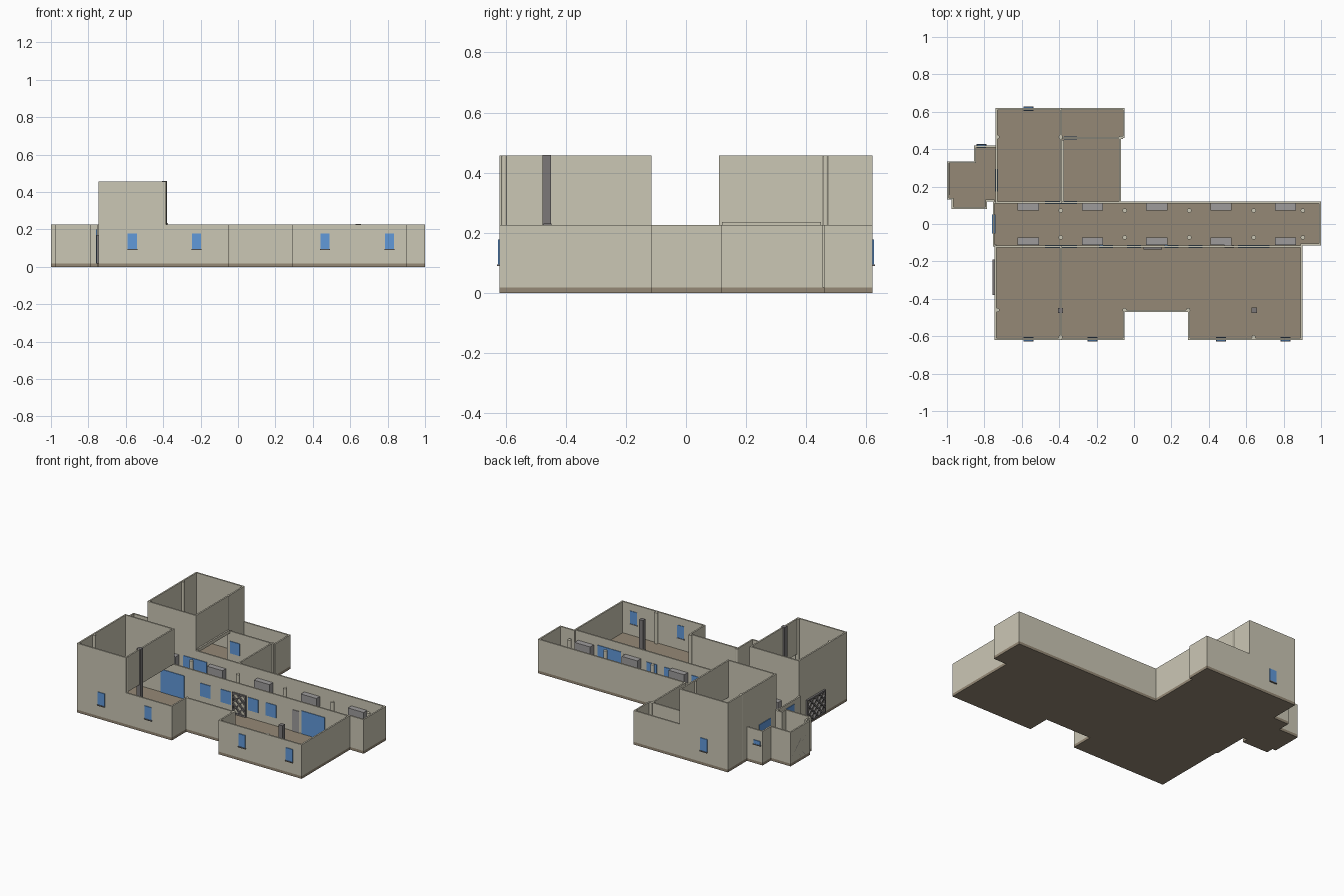
import bpy, bmesh, math
from mathutils import Vector, Matrix

if "Cube" in bpy.data.objects:
    bpy.data.objects.remove(bpy.data.objects["Cube"])


def material(name, rgb):
    m = bpy.data.materials.new(name)
    m.diffuse_color = (*rgb, 1)
    m.use_nodes = True
    m.node_tree.nodes["Principled BSDF"].inputs["Base Color"].default_value = m.diffuse_color
    return m


WALL = material("plaster", (0.60, 0.57, 0.46))
FLOOR = material("floor", (0.30, 0.25, 0.18))
BLUE = material("blue_glass", (0.12, 0.32, 0.70))
GREY = material("grey", (0.34, 0.33, 0.33))
DARK = material("dark_grey", (0.20, 0.19, 0.19))
LOW, HIGH, BASE, T = 0.225, 0.457, 0.018, 0.01


def finish(name, bm, mat):
    bmesh.ops.recalc_face_normals(bm, faces=bm.faces)
    me = bpy.data.meshes.new(name)
    bm.to_mesh(me)
    bm.free()
    ob = bpy.data.objects.new(name, me)
    bpy.context.collection.objects.link(ob)
    me.materials.append(mat)
    return ob


def box(name, lo, hi, mat):
    bm = bmesh.new()
    lo, hi = Vector(lo), Vector(hi)
    size = hi - lo
    bmesh.ops.create_cube(bm, size=1, matrix=Matrix.Translation((lo + hi) / 2) @ Matrix.Diagonal((*size, 1)))
    return finish(name, bm, mat)


def cylinder(name, x, y, r, z0, z1, mat):
    bm = bmesh.new()
    bmesh.ops.create_cone(bm, cap_ends=True, segments=16, radius1=r, radius2=r, depth=z1 - z0,
                          matrix=Matrix.Translation((x, y, (z0 + z1) / 2)))
    ob = finish(name, bm, mat)
    for p in ob.data.polygons:
        p.use_smooth = abs(p.normal.z) < 0.5


def slab(name, pts, z0, z1, mat):
    bm = bmesh.new()
    f = bm.faces.new([bm.verts.new((x, y, z0)) for x, y in pts])
    r = bmesh.ops.extrude_face_region(bm, geom=[f])
    bmesh.ops.translate(bm, vec=(0, 0, z1 - z0), verts=[v for v in r["geom"] if isinstance(v, bmesh.types.BMVert)])
    finish(name, bm, mat)


def wall_ring(name, pts, z0, z1):
    """Wall of thickness T that follows a right-angled outline on its inside."""
    n = len(pts)
    P = [Vector(p) for p in pts]
    normal = []
    for i in range(n):
        d = (P[(i + 1) % n] - P[i]).normalized()
        normal.append(Vector((-d.y, d.x)))
    Q = [P[i] + (normal[i - 1] + normal[i]) * T for i in range(n)]
    bm = bmesh.new()
    rings = [[bm.verts.new((p.x, p.y, z)) for p in loop] for loop, z in ((P, z0), (P, z1), (Q, z1), (Q, z0))]
    for i in range(n):
        j = (i + 1) % n
        for k in range(4):
            a, b = rings[k], rings[(k + 1) % 4]
            bm.faces.new((a[i], a[j], b[j], b[i]))
    finish(name, bm, WALL)


def panel(name, axis, at, c, w, z0, z1, mat, depth=0.018):
    """Upright panel; axis is the direction its face points along."""
    h = depth / 2
    if axis == "y":
        return box(name, (c - w / 2, at - h, z0), (c + w / 2, at + h, z1), mat)
    return box(name, (at - h, c - w / 2, z0), (at + h, c + w / 2, z1), mat)


def gate(name, axis, at, c, w, z0, z1):
    """Framed lattice of crossing diagonal bars."""
    bm = bmesh.new()
    h, b = z1 - z0, 0.008

    def bar(u, v, length, ang):
        m = Matrix.Translation((u, 0, v)) @ Matrix.Rotation(-ang, 4, "Y") @ Matrix.Diagonal((length, 0.014, b, 1))
        bmesh.ops.create_cube(bm, size=1, matrix=m)

    for s in (-1, 1):
        bar(0, s * (h - b) / 2, w, 0)
        bar(s * (w - b) / 2, 0, h, math.pi / 2)
        for k in range(-2, 3):
            # clip each 45 degree bar to the frame
            off = k * 0.05
            lo, hi = max(-w / 2, off - h / 2), min(w / 2, off + h / 2)
            if hi - lo > 0.02:
                u = (lo + hi) / 2
                bar(u * s, u - off, (hi - lo) * math.sqrt(2) - b, s * math.pi / 4)
    spot = Matrix.Translation((c, at, (z0 + z1) / 2))
    if axis == "x":
        spot = Matrix.Translation((at, c, (z0 + z1) / 2)) @ Matrix.Rotation(math.pi / 2, 4, "Z")
    bm.transform(spot)
    finish(name, bm, DARK)


# Floor slab and outer walls
outline = [(-.745, -.62), (-.05, -.62), (-.05, -.47), (.29, -.47), (.29, -.62), (.9, -.62),
           (.9, -.115), (1, -.115), (1, .12), (-.07, .12), (-.07, .46), (-.05, .46), (-.05, .62),
           (-.74, .62), (-.74, .42), (-.855, .42), (-.855, .335), (-1, .335), (-1, .13),
           (-.975, .13), (-.975, .08), (-.785, .08), (-.785, .12), (-.755, .12),
           (-.755, -.12), (-.745, -.12)]
slab("floor_slab", outline, 0, BASE, FLOOR)
wall_ring("outer_wall", outline, BASE, LOW)

# Upper storeys of the two towers
wall_ring("south_tower_wall", [(-.745, -.62), (-.385, -.62), (-.385, -.115), (-.745, -.115)], LOW, HIGH)
wall_ring("north_tower_wall", [(-.74, .11), (-.385, .11), (-.385, .62), (-.74, .62)], LOW, HIGH)

# Inner walls
box("corridor_south_wall", (-.745, -.125, BASE), (.9, -.115, LOW), WALL)
box("corridor_north_wall", (-.755, .11, BASE), (-.07, .12, LOW), WALL)
box("tower_west_wall", (-.74, .12, BASE), (-.73, .42, LOW), WALL)
box("north_room_partition", (-.385, .455, BASE), (-.06, .465, LOW), WALL)
box("north_room_side_wall", (-.395, .465, BASE), (-.385, .61, LOW), WALL)
box("tower_beam", (-.395, .12, LOW - .012), (-.375, .45, LOW + .01), WALL)

# Corridor cabinets and round columns on both sides
for s in (1, -1):
    for x in (-.565, -.222, .122, .465, .81):
        y = s * .0925
        box("corridor_cabinet", (x - .057, y - .019, BASE), (x + .057, y + .019, .165), GREY)
    for x in (-.392, -.05, .295, .64, .903):
        cylinder("corridor_column", x, s * .072, .012, BASE, .175, WALL)

# Square pillars in the south rooms
box("tall_pillar", (-.407, -.477, BASE), (-.379, -.449, HIGH + .002), DARK)
box("short_pillar", (.629, -.475, BASE), (.657, -.447, LOW + .005), DARK)

# Round wall columns
for x, y, top in ((-.73, -.46, HIGH), (-.05, -.46, LOW), (.29, -.46, LOW), (.64, -.605, LOW),
                  (-.392, -.605, HIGH), (-.73, .465, HIGH), (-.392, .465, HIGH)):
    cylinder("wall_column", x, y, .011, BASE, top - .002, WALL)

# Outside windows with sills
for x in (-.565, -.222, .465, .81):
    panel("front_window", "y", -.616, x, .05, .095, .178, BLUE)
    panel("front_sill", "y", -.617, x, .054, .089, .095, DARK, .024)
panel("back_window", "y", .616, -.565, .05, .095, .178, BLUE)
panel("back_sill", "y", .617, -.565, .054, .089, .095, DARK, .024)
panel("annex_window", "y", .416, -.815, .05, .13, .155, BLUE)
panel("annex_sill", "y", .418, -.815, .054, .124, .13, DARK, .02)
panel("partition_window", "y", .46, -.34, .07, .08, .16, BLUE)

# Doors and windows between corridor and rooms
for x in (-.39, .64):
    panel("south_double_door", "y", -.12, x, .17, BASE, .17, BLUE)
panel("north_double_door", "y", .115, -.39, .17, BASE, .17, BLUE)
for x in (-.15, 0, .2, .33):
    panel("corridor_window", "y", -.12, x, .075, .07, .155, BLUE)
panel("grey_door", "y", -.12, .51, .05, BASE, .16, GREY)
panel("corridor_west_door", "x", -.75, 0, .1, BASE, .2, BLUE)
panel("annex_door", "x", -.735, .235, .12, BASE, .19, BLUE)

# Lattice gates
gate("entrance_gate", "y", -.128, .1, .1, BASE, .16)
gate("west_gate", "x", -.75, -.285, .19, BASE, .17)
gate("annex_gate", "x", -1 + .007, .24, .17, BASE, .15)
